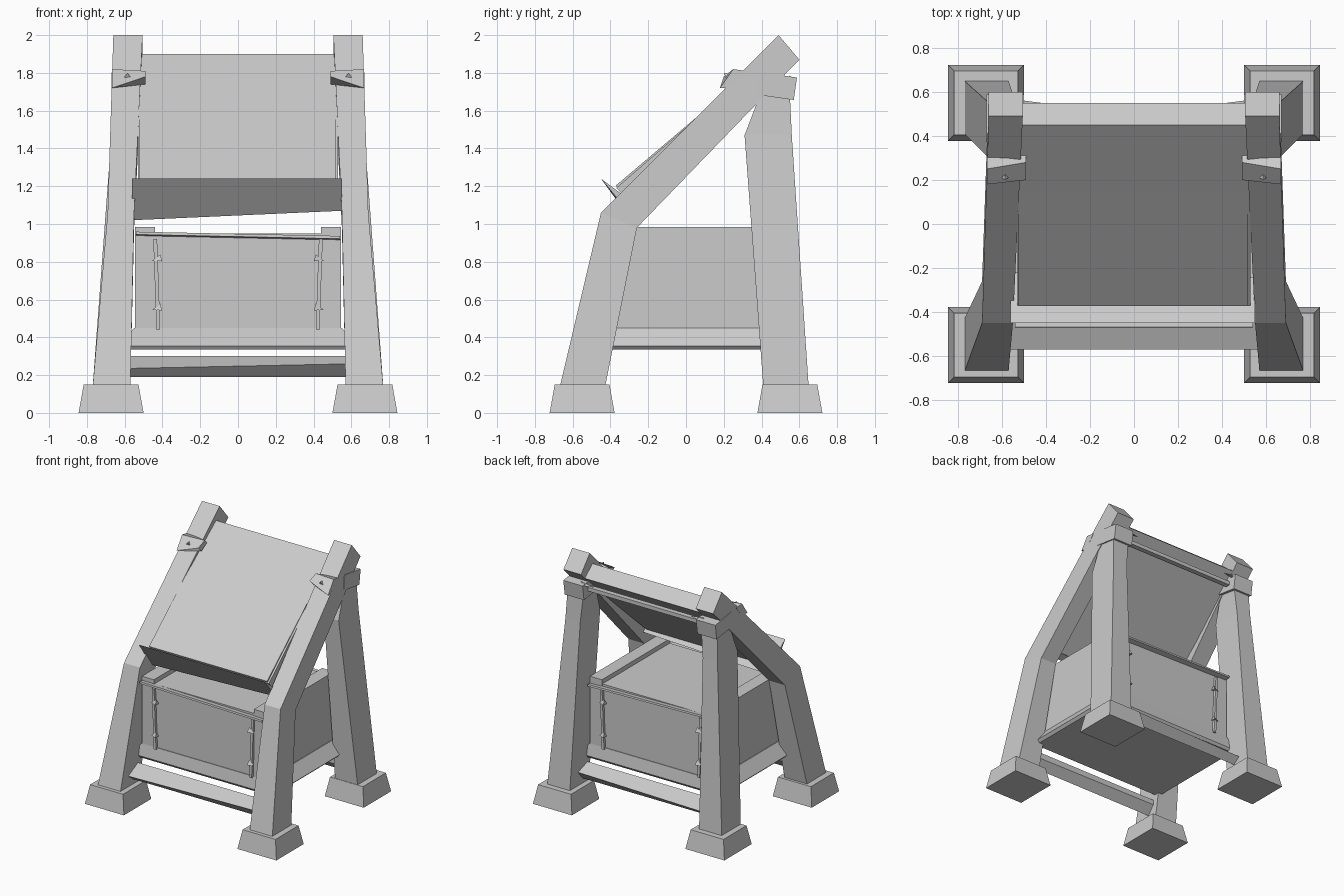
import bpy, bmesh
from math import radians
from mathutils import Matrix, Vector

if "Cube" in bpy.data.objects:
    bpy.data.objects.remove(bpy.data.objects["Cube"])


def finish(name, bm):
    bmesh.ops.recalc_face_normals(bm, faces=bm.faces)
    me = bpy.data.meshes.new(name)
    bm.to_mesh(me)
    bm.free()
    ob = bpy.data.objects.new(name, me)
    bpy.context.collection.objects.link(ob)
    return ob


def loft(name, sections):
    """Skin a closed solid through loops with equal point counts."""
    bm = bmesh.new()
    loops = [[bm.verts.new(p) for p in s] for s in sections]
    n = len(loops[0])
    for a, b in zip(loops, loops[1:]):
        for i in range(n):
            j = (i + 1) % n
            bm.faces.new((a[i], a[j], b[j], b[i]))
    bm.faces.new(loops[0])
    bm.faces.new(loops[-1])
    return finish(name, bm)


def beam(name, sx, stations):
    """Post from stations (x_in, x_out, front (y, z), back (y, z)), mirrored by sx."""
    return loft(name, [[(sx * xi, *f), (sx * xo, *f), (sx * xo, *b), (sx * xi, *b)]
                       for xi, xo, f, b in stations])


def plank(name, x0, x1, profile, end_profile=None):
    """Span side profiles of (y, z) points along x."""
    return loft(name, [[(x, y, z) for y, z in p]
                       for x, p in ((x0, profile), (x1, end_profile or profile))])


def frustum(name, cx, cy, levels):
    """Stack rectangles given as (half x, half y, z)."""
    return loft(name, [[(cx + a * hx, cy + b * hy, z)
                        for a, b in ((-1, -1), (1, -1), (1, 1), (-1, 1))]
                       for hx, hy, z in levels])


def box(name, loc, size, rot=(0, 0, 0)):
    bm = bmesh.new()
    bmesh.ops.create_cube(bm, size=1, matrix=Matrix.Diagonal((*size, 1)))
    ob = finish(name, bm)
    ob.location = loc
    ob.rotation_euler = [radians(a) for a in rot]
    return ob


def spike(name, loc, direction, r, h):
    bm = bmesh.new()
    bmesh.ops.create_cone(bm, cap_ends=True, segments=3, radius1=r, radius2=0, depth=h)
    ob = finish(name, bm)
    ob.location = loc
    ob.rotation_euler = Vector(direction).to_track_quat('Z', 'Y').to_euler()
    return ob


for sx, side in ((-1, "left"), (1, "right")):
    # Tapered feet
    for sy, end in ((-1, "front"), (1, "back")):
        frustum(f"{end}_foot_{side}", sx * .672, sy * .55,
                [(.172, .172, 0), (.145, .145, .15)])

    # Bent front leg and straight back leg
    beam(f"front_leg_{side}", sx, [
        (.57, .77, (-.67, .13), (-.43, .13)),
        (.55, .69, (-.45, 1.06), (-.26, .98)),
        (.505, .66, (.49, 2.0), (.60, 1.87))])
    beam(f"back_leg_{side}", sx, [
        (.57, .77, (.41, .13), (.65, .13)),
        (.54, .67, (.31, 1.47), (.56, 1.47)),
        (.52, .66, (.39, 1.68), (.55, 1.68))])

    # Binding at the leg joint and a wedge-shaped strap around the upper leg
    box(f"joint_binding_{side}", (sx * .585, .48, 1.73), (.17, .20, .12), (-8, 0, 0))
    plank(f"leg_strap_{side}", sx * .49, sx * .668,
          [(.20, 1.78), (.28, 1.81), (.31, 1.78), (.24, 1.74)],
          [(.18, 1.72), (.25, 1.82), (.32, 1.81), (.25, 1.72)])
    spike(f"strap_knot_{side}", (sx * .585, .215, 1.785), (0, -.7, .7), .035, .04)
    spike(f"binding_knot_{side}", (sx * .48, .55, 1.77), (-sx, 0, 0), .018, .12)

    # Chest side boards, standing above the chest top
    plank(f"chest_side_{side}", sx * .44, sx * .545,
          [(-.43, .40), (.43, .40), (.43, .985), (-.43, .985)])

    # Straps with small studs on both chest faces
    for sy, end in ((-1, "front"), (1, "back")):
        box(f"{end}_chest_strap_{side}", (sx * .43, sy * .435, .68), (.02, .02, .48), (0, sx * 2, 0))
        for z in (.55, .81):
            spike(f"{end}_chest_stud_{side}", (sx * .43, sy * .443, z), (sx, 0, -.2), .025, .05)

# Sloped board with a thin sheet slightly proud at its lower end
plank("sloped_board", -.53, .53, [(-.37, 1.19), (.45, 1.90), (.55, 1.82), (-.27, 1.09)])
plank("sloped_sheet", -.525, .515, [(-.37, 1.205), (.15, 1.645), (.15, 1.62), (-.36, 1.18)])

# Lower lip of the sloped board, slightly twisted
plank("board_lip", -.56, .55,
      [(-.45, 1.24), (-.35, 1.165), (-.22, 1.05), (-.29, 1.02)],
      [(-.45, 1.24), (-.35, 1.165), (-.24, 1.08), (-.31, 1.07)])

# Thin crossbar tying the back legs under the board's top edge
box("top_crossbar", (0, .50, 1.725), (1.06, .04, .03))

# Chest body, base tray with sloping sides, and rims
box("chest_body", (0, 0, .675), (.96, .85, .55))
frustum("chest_base", 0, 0, [(.60, .43, .335), (.62, .445, .355), (.55, .43, .45)])
for sy, end in ((-1, "front"), (1, "back")):
    box(f"{end}_chest_rim", (0, sy * .43, .935), (1.08, .08, .015), (sy * 8, 1.2, 0))

# Tilted flat stretchers between the legs
for sy, end, y in ((-1, "front", .45), (1, "back", .43)):
    plank(f"{end}_stretcher", -.60, .60,
          [(sy * (y + .12), .235), (sy * y, .30), (sy * y, .26), (sy * (y + .06), .19)],
          [(sy * (y + .12), .26), (sy * y, .30), (sy * y, .25), (sy * (y + .06), .19)])
